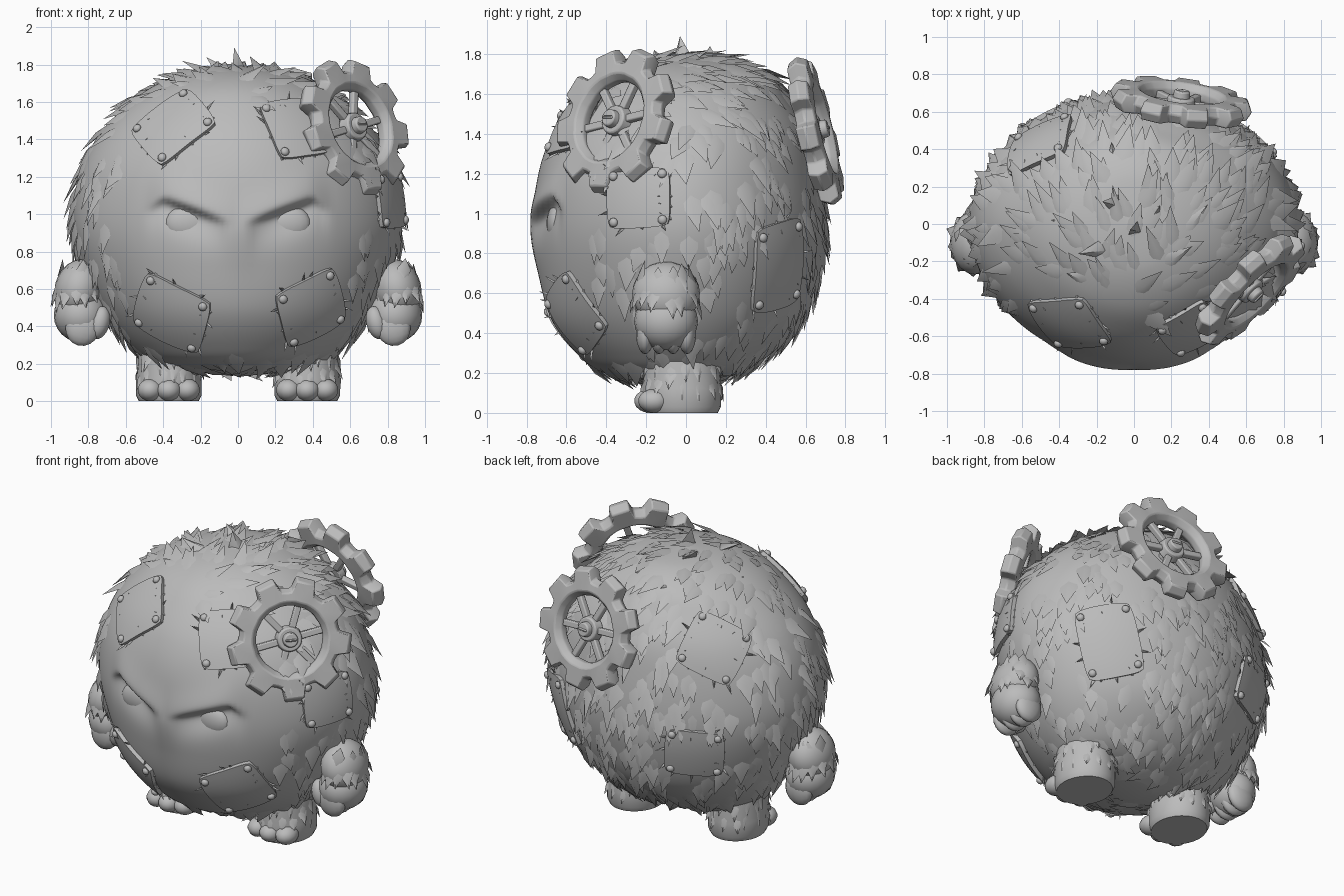
import bpy, bmesh, math, random
from mathutils import Vector, Matrix
from mathutils.bvhtree import BVHTree

random.seed(7)
if "Cube" in bpy.data.objects:
    bpy.data.objects.remove(bpy.data.objects["Cube"])

clay = bpy.data.materials.new("clay_grey")
clay.diffuse_color = (0.5, 0.5, 0.5, 1)
clay.use_nodes = True
clay.node_tree.nodes["Principled BSDF"].inputs["Base Color"].default_value = (0.5, 0.5, 0.5, 1)


def finish(bm, name, angle=40, bevel=0):
    bmesh.ops.recalc_face_normals(bm, faces=bm.faces)
    mesh = bpy.data.meshes.new(name)
    bm.to_mesh(mesh)
    mesh.materials.append(clay)
    ob = bpy.data.objects.new(name, mesh)
    bpy.context.collection.objects.link(ob)
    bpy.ops.object.select_all(action='DESELECT')
    bpy.context.view_layer.objects.active = ob
    ob.select_set(True)
    bpy.ops.object.shade_smooth_by_angle(angle=math.radians(angle))
    if bevel:
        mod = ob.modifiers.new("soft_edges", 'BEVEL')
        mod.width, mod.segments = bevel, 2


def ball(bm, centre, radii, rot=Matrix(), seg=20):
    m = Matrix.Translation(centre) @ rot @ Matrix.Diagonal((*radii, 1))
    bmesh.ops.create_uvsphere(bm, u_segments=seg, v_segments=seg // 2 + 2, radius=1, matrix=m)


def loft(bm, rings):
    loops = [[bm.verts.new(p) for p in ring] for ring in rings]
    n = len(loops[0])
    for a, b in zip(loops, loops[1:]):
        for i in range(n):
            bm.faces.new((a[i], a[(i + 1) % n], b[(i + 1) % n], b[i]))
    bm.faces.new(loops[0][::-1])
    bm.faces.new(loops[-1])


def tuft(bm, p, n, d, length, width, ridge_height=.2):
    # pointed lock of fur with a low ridge and sunken root
    side = n.cross(d).normalized()
    l, r, back = (bm.verts.new(p + v - n * .015) for v in (side * width, -side * width, -d * width * 1.5))
    ridge = bm.verts.new(p + d * length * .3 + n * width * ridge_height)
    tip = bm.verts.new(p + d * length)
    for f in ((l, ridge, back), (back, ridge, r), (l, tip, ridge), (ridge, tip, r), (l, back, r), (l, r, tip)):
        bm.faces.new(f)


# Body: height, half width, front depth, back depth
ROWS = [(.14, .12, .14, .08), (.2, .43, .41, .27), (.3, .58, .55, .43), (.48, .72, .68, .59), (.72, .83, .74, .67),
        (.95, .88, .76, .69), (1.2, .85, .74, .66), (1.4, .76, .67, .61), (1.56, .62, .56, .52),
        (1.68, .46, .43, .43), (1.76, .26, .25, .27), (1.79, .03, .03, .03)]


def row(t):
    i = min(int(t), len(ROWS) - 2)
    f = t - i
    a, b, c, d = (Vector(ROWS[max(0, min(len(ROWS) - 1, i + k))]) for k in (-1, 0, 1, 2))
    return b + .5 * f * (c - a + f * (2 * a - 5 * b + 4 * c - d + f * (3 * (b - c) + d - a)))


def face_relief(p):
    # scowling lids above shallow eye sockets, smooth between the eyes
    ax = abs(p.x)
    if p.y > -.3 or ax > .6:
        return 0
    h = p.z - (.96 + .36 * (min(ax, .4) - .08) - .7 * max(0, ax - .4))
    above = 1 / (1 + math.exp(max(-40, min(40, -h / .01))))
    socket = max(0, 1 - ((ax - .27) / .22) ** 2)
    brow, nose = (socket, 0) if ax > .27 else (1 - .5 * ((.27 - ax) / .27) ** 2, .6 * (1 - socket))
    lid = above * brow * .035 * math.exp(-(h / .14) ** 2)
    return lid + (1 - above) * (nose * .035 * math.exp(-(h / .2) ** 2) - socket * .05 * math.exp(-(h / .12) ** 2))


bm = bmesh.new()
rings = []
STEPS, AROUND = 170, 180
for s in range(STEPS + 1):
    z, hx, fr, bk = row(s / STEPS * (len(ROWS) - 1))
    ring = []
    for k in range(AROUND):
        a = 2 * math.pi * k / AROUND
        c, sn = math.cos(a), math.sin(a)
        p = Vector((hx * math.copysign(abs(c) ** 1.04, c), (bk if sn > 0 else fr) * math.copysign(abs(sn) ** 1.04, sn), z))
        p.y -= face_relief(p)
        ring.append(p)
    rings.append(ring)
loft(bm, rings)
bmesh.ops.recalc_face_normals(bm, faces=bm.faces)
skin = BVHTree.FromBMesh(bm)
finish(bm, "body", 80)

for name, s in (("left", 1), ("right", -1)):
    bm = bmesh.new()
    ball(bm, (s * .26, -.645, .95), (.13, .055, .1))
    finish(bm, name + "_eye")

# Riveted patches: guess point, half width, half height, twist
PATCHES = [("brow_patch", (-.34, -.52, 1.46), .2, .18, 48), ("right_belly_patch", (-.38, -.6, .44), .21, .19, -29),
           ("left_belly_patch", (.42, -.6, .47), .19, .19, 28), ("left_side_patch", (.85, -.25, 1.08), .17, .15, 3),
           ("left_back_patch", (.58, .46, .74), .18, .23, 12), ("left_brow_patch", (.3, -.55, 1.45), .16, .18, 8),
           ("back_upper_patch", (-.5, .42, 1.4), .19, .18, -27), ("back_lower_patch", (-.47, .59, .74), .18, .16, -3)]
centres = []
for name, guess, hw, hh, twist in PATCHES:
    c, n, _, _ = skin.find_nearest(Vector(guess))
    centres.append((c, max(hw, hh)))
    up = (Vector((0, 0, 1)) - n * n.z).normalized()
    up.rotate(Matrix.Rotation(math.radians(twist), 3, n))
    right = up.cross(n)

    def snap(u, v, lift):
        # rounded corners, draped over the body
        k = 1 - .08 * (u * v) ** 4
        q, m, _, _ = skin.find_nearest(c + right * u * hw * k + up * v * hh * k)
        return q + m * lift, m
    bm = bmesh.new()
    N = 12
    grid = {}
    for i in range(N + 1):
        for j in range(N + 1):
            edge = i in (0, N) or j in (0, N)
            u, v = (max(-1, min(1, (x - N / 2) / (N / 2 - 1))) for x in (i, j))
            grid[i, j] = bm.verts.new(snap(u, v, -.01 if edge else .025)[0])
    for i in range(N):
        for j in range(N):
            bm.faces.new((grid[i, j], grid[i + 1, j], grid[i + 1, j + 1], grid[i, j + 1]))
    for u in (-.78, .78):
        for v in (-.78, .78):
            p, m = snap(u, v, .028)
            ball(bm, p, (.024, .024, .018), m.to_track_quat('Z', 'Y').to_matrix().to_4x4(), 10)
    # stitches crossing the border
    for k in range(14):
        a = 2 * math.pi * (k + random.random()) / 14
        big = max(abs(math.cos(a)), abs(math.sin(a)))
        p, m = snap(math.cos(a) / big, math.sin(a) / big, .015)
        d = ((c - p).normalized() * random.choice((1, -1)) + m * .4).normalized()
        tuft(bm, p, m, d, random.uniform(.04, .07), .01)
    finish(bm, name, 50)

# Fur: broad, close-lying locks combed downward, leaving the face and patches bare
bm = bmesh.new()
mid = Vector((0, 0, .95))
for k in range(850):
    ray = Vector([random.gauss(0, 1) for _ in range(3)]).normalized()
    p, n, _, _ = skin.ray_cast(mid, ray)
    if p.z < .16 or (p.y < -.3 and abs(p.x) < .62 and .25 < p.z < 1.6):
        continue
    if any((p - c).length < r * 1.2 for c, r in centres):
        continue
    comb = Vector((random.uniform(-.3, .3), random.uniform(-.3, .3), -1))
    if p.z > 1.5:
        comb += Vector((0, .7, 0))
    d = (comb - n * comb.dot(n)).normalized()
    d = (d + n * random.uniform(.02, .22)).normalized()
    tuft(bm, p, n, d, random.uniform(.11, .22 if p.z > .9 else .17), random.uniform(.05, .08))
finish(bm, "fur_tufts", 60)

# Crest of larger spikes on the head
bm = bmesh.new()
for base, tip in (((.02, -.02, 1.73), (-.02, -.03, 1.89)), ((-.1, -.12, 1.72), (-.3, -.16, 1.82)),
                  ((-.05, .1, 1.73), (-.17, .12, 1.84)), ((-.1, .2, 1.67), (-.12, .44, 1.7)),
                  ((.08, .18, 1.7), (.1, .38, 1.72)), ((-.28, 0, 1.65), (-.44, .02, 1.7)), ((.06, 0, 1.74), (.14, .1, 1.81))):
    b, t = Vector(base), Vector(tip)
    d = t - b
    n = Vector((.1, -.3, 1)).cross(d).cross(d).normalized() * -1
    tuft(bm, b, n, d.normalized(), d.length, .08, .45)
finish(bm, "head_crest", 50)


# Toothed wheels with hub and spokes
def gear(name, centre, normal, spin):
    bm = bmesh.new()
    teeth, cols = 9, []
    for t in range(teeth):
        for f, out in ((0, .31), (.16, .315), (.28, .385), (.72, .385), (.84, .315)):
            a = 2 * math.pi * (t + f) / teeth + spin
            section = ((.205, -.02), (.235, -.055), (out - .025, -.05), (out, 0), (out - .025, .05), (.235, .055), (.205, .02))
            cols.append([bm.verts.new((r * math.cos(a), r * math.sin(a), z)) for r, z in section])
    for a, b in zip(cols, cols[1:] + cols[:1]):
        for i in range(len(a)):
            j = (i + 1) % len(a)
            bm.faces.new((a[i], b[i], b[j], a[j]))
    for k in range(6):
        m = Matrix.Rotation(k * math.pi / 3 + spin, 4, 'Z') @ Matrix.Translation((.13, 0, -.01)) @ Matrix.Diagonal((.2, .04, .04, 1))
        bmesh.ops.create_cube(bm, size=1, matrix=m)
    for r, depth, z in ((.085, .06, 0), (.05, .06, .035)):
        bmesh.ops.create_cone(bm, cap_ends=True, segments=20, radius1=r, radius2=r * .85, depth=depth, matrix=Matrix.Translation((0, 0, z)))
    bmesh.ops.create_cube(bm, size=1, matrix=Matrix.Translation((0, 0, .065)) @ Matrix.Diagonal((.07, .015, .015, 1)))
    # axle running into the body
    bmesh.ops.create_cone(bm, cap_ends=True, segments=12, radius1=.04, radius2=.04, depth=.16, matrix=Matrix.Translation((0, 0, -.08)))
    bm.transform(Matrix.Translation(centre) @ Vector(normal).to_track_quat('Z', 'Y').to_matrix().to_4x4())
    finish(bm, name, 45, .008)


gear("front_gear", (.62, -.35, 1.465), (.68, -.66, .28), .2)
gear("back_gear", (.25, .65, 1.415), (.13, .95, .23), .1)


def fringe(bm, centre, rx, ry, count, length):
    for k in range(count):
        a = 2 * math.pi * (k + random.random() * .6) / count
        n = Vector((math.cos(a), math.sin(a), 0))
        p = Vector(centre) + Vector((n.x * rx, n.y * ry, random.uniform(-.03, .03)))
        tuft(bm, p, n, (n * .2 + Vector((random.uniform(-.2, .2), 0, -1))).normalized(), length, .04)


# Arms with furry sleeves and stubby fingers, legs with toes
for name, s in (("left", 1), ("right", -1)):
    bm = bmesh.new()
    tilt = Matrix.Rotation(s * -.25, 4, 'Y')
    ball(bm, (s * .85, -.1, .6), (.13, .17, .16), tilt)
    ball(bm, (s * .84, -.1, .46), (.145, .16, .145))
    for k in range(4):
        ball(bm, (s * .83, -.205 + k * .07, .395), (.095, .046, .1), tilt, 14)
    ball(bm, (s * .74, -.19, .42), (.055, .06, .09), tilt, 14)
    fringe(bm, (s * .86, -.1, .58), .125, .165, 14, .09)
    fringe(bm, (s * .86, -.1, .68), .1, .14, 10, .1)
    finish(bm, name + "_arm", 60)

    bm = bmesh.new()
    shape = ((0, .16, .18), (.03, .175, .195), (.12, .175, .2), (.2, .165, .19), (.3, .165, .19), (.38, .15, .17))
    loft(bm, [[(s * .37 + rx * math.cos(a), -.02 + ry * math.sin(a), z)
               for a in (2 * math.pi * k / 28 for k in range(28))] for z, rx, ry in shape])
    for k in (-1, 0, 1):
        ball(bm, (s * .37 + k * .1, -.18 + abs(k) * .02, .06), (.068, .08, .06), seg=14)
    fringe(bm, (s * .37, -.02, .25), .165, .19, 16, .1)
    fringe(bm, (s * .37, -.02, .17), .17, .195, 16, .09)
    finish(bm, name + "_leg", 60)
